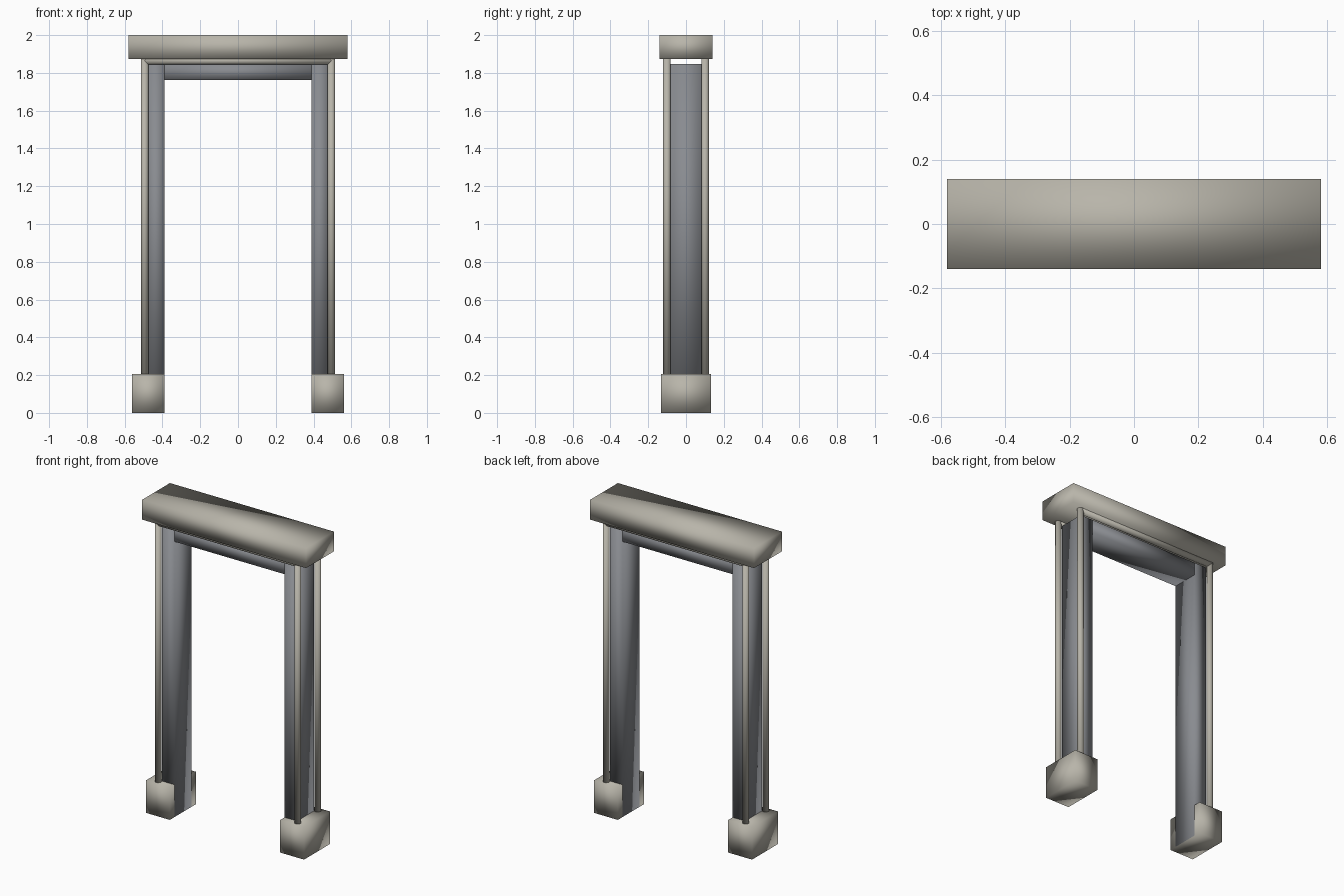
import bpy
from mathutils import Vector

if "Cube" in bpy.data.objects:
    bpy.data.objects.remove(bpy.data.objects["Cube"], do_unlink=True)


def make_material(name, color):
    mat = bpy.data.materials.new(name)
    mat.use_nodes = True
    mat.diffuse_color = color
    mat.node_tree.nodes["Principled BSDF"].inputs["Base Color"].default_value = color
    return mat


stone = make_material("warm stone", (0.48, 0.46, 0.40, 1))
slate = make_material("slate grey", (0.25, 0.26, 0.28, 1))


def finish(name, mat):
    # Soft shading runs across the edges of every part
    obj = bpy.context.object
    obj.name = name
    obj.data.materials.append(mat)
    bpy.ops.object.transform_apply(location=False, rotation=True, scale=True)
    bpy.ops.object.shade_smooth()
    return obj


def box(name, low, high, mat):
    low, high = Vector(low), Vector(high)
    bpy.ops.mesh.primitive_cube_add(size=1, location=(low + high) / 2)
    bpy.context.object.scale = high - low
    return finish(name, mat)


def rod(name, start, end, radius, mat):
    start, end = Vector(start), Vector(end)
    axis = end - start
    bpy.ops.mesh.primitive_cylinder_add(
        vertices=12, radius=radius, depth=axis.length, location=(start + end) / 2,
        rotation=axis.to_track_quat("Z", "Y").to_euler())
    return finish(name, mat)


# Cap slab across the top
box("cap_slab", (-0.58, -0.14, 1.873), (0.58, 0.14, 2), stone)

# Inner lining over the opening
box("lintel", (-0.39, -0.085, 1.762), (0.39, 0.085, 1.846), slate)

for side, s in (("left", 1), ("right", -1)):
    # Foot block and the jamb that stands through its inner edge
    xs = sorted((s * 0.39, s * 0.56))
    box(side + "_foot", (xs[0], -0.132, 0), (xs[1], 0.132, 0.207), stone)
    xs = sorted((s * 0.389, s * 0.478))
    box(side + "_jamb", (xs[0], -0.085, 0.001), (xs[1], 0.085, 1.846), slate)

    # Slender corner columns
    for face, f in (("front", -1), ("back", 1)):
        rod(f"{side}_{face}_column", (s * 0.494, f * 0.101, 0.19),
            (s * 0.494, f * 0.101, 1.885), 0.02, stone)

# Horizontal rods joining the columns beneath the cap
for face, f in (("front", -1), ("back", 1)):
    rod(face + "_rail", (-0.494, f * 0.101, 1.864), (0.494, f * 0.101, 1.864), 0.02, stone)
